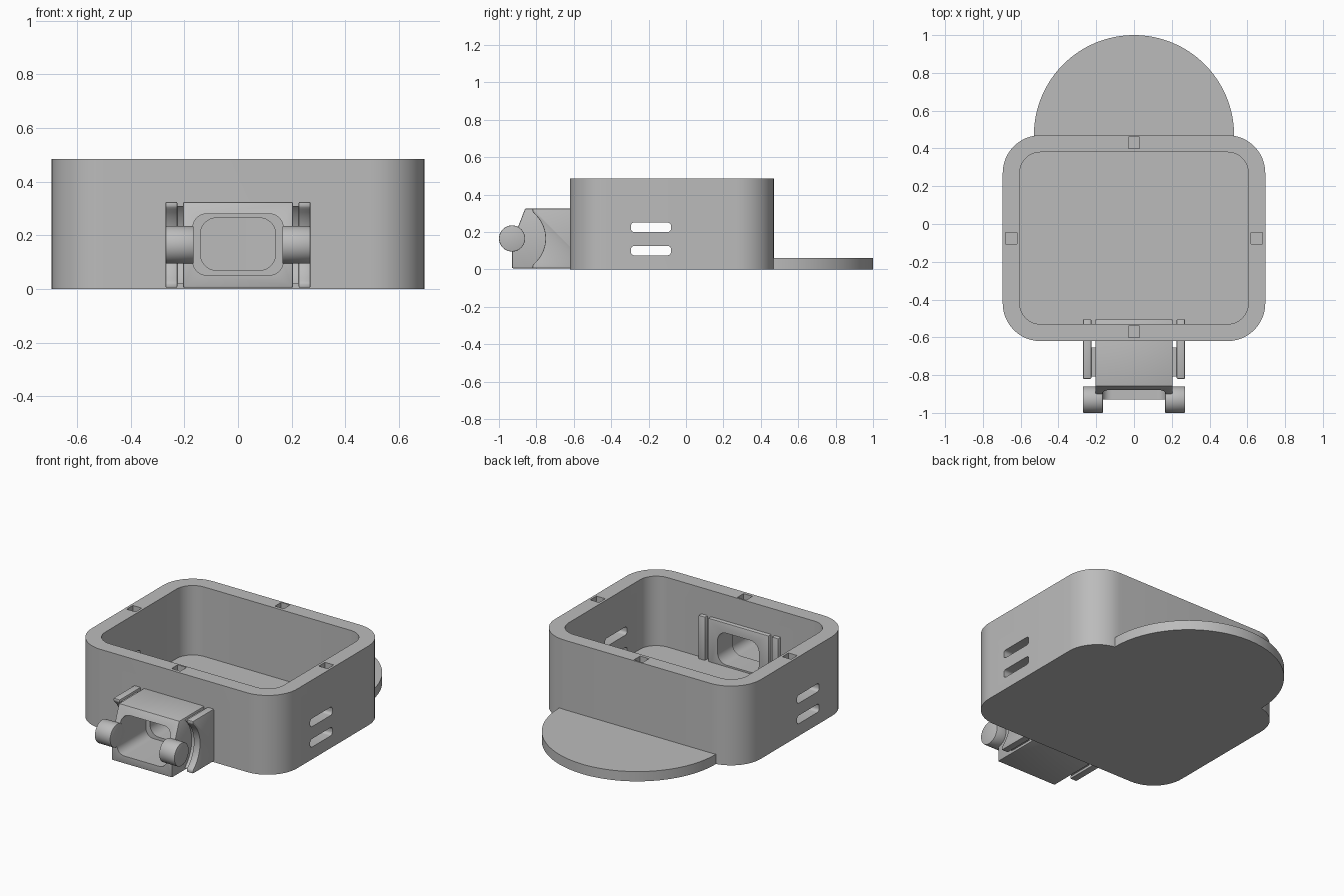
import bpy, bmesh, math

cube = bpy.data.objects.get("Cube")
if cube:
    bpy.data.objects.remove(cube, do_unlink=True)

grey = bpy.data.materials.new("mid_grey")
grey.use_nodes = True
grey.diffuse_color = (0.5, 0.5, 0.5, 1)
grey.node_tree.nodes["Principled BSDF"].inputs["Base Color"].default_value = (0.5, 0.5, 0.5, 1)


def arc(cu, cv, r, start, end, steps=16):
    angles = [math.radians(start + (end - start) * i / steps) for i in range(steps + 1)]
    return [(cu + r * math.cos(a), cv + r * math.sin(a)) for a in angles]


def round_rect(u0, u1, v0, v1, r, steps=12):
    corners = [(u1 - r, v1 - r), (u0 + r, v1 - r), (u0 + r, v0 + r), (u1 - r, v0 + r)]
    return [p for i, (u, v) in enumerate(corners)
            for p in arc(u, v, r, 90 * i, 90 * i + 90, steps)]


def rect(u0, u1, v0, v1):
    return [(u0, v0), (u1, v0), (u1, v1), (u0, v1)]


def prism(name, outline, axis, lo, hi):
    """Extrude a 2D outline along one axis; the outline uses the other two axes."""
    place = {"X": lambda u, v, t: (t, u, v),
             "Y": lambda u, v, t: (u, t, v),
             "Z": lambda u, v, t: (u, v, t)}[axis]
    bm = bmesh.new()
    base = bm.faces.new([bm.verts.new(place(u, v, lo)) for u, v in outline])
    top = bmesh.ops.extrude_face_region(bm, geom=[base])["geom"]
    shift = place(0, 0, hi - lo)
    bmesh.ops.translate(bm, vec=shift, verts=[g for g in top if isinstance(g, bmesh.types.BMVert)])
    bmesh.ops.recalc_face_normals(bm, faces=bm.faces)
    mesh = bpy.data.meshes.new(name)
    bm.to_mesh(mesh)
    bm.free()
    mesh.materials.append(grey)
    obj = bpy.data.objects.new(name, mesh)
    bpy.context.collection.objects.link(obj)
    return obj


def finish(obj, cutters=(), bevel=0):
    """Apply bevel and cuts, remove the cutters, then shade smooth with sharp edges."""
    if bevel:
        mod = obj.modifiers.new("soft_edges", "BEVEL")
        mod.width, mod.segments = bevel, 2
        mod.limit_method, mod.angle_limit = "ANGLE", math.radians(40)
    for cutter in cutters:
        mod = obj.modifiers.new("cut", "BOOLEAN")
        mod.operation, mod.solver, mod.object = "DIFFERENCE", "EXACT", cutter
    graph = bpy.context.evaluated_depsgraph_get()
    mesh = bpy.data.meshes.new_from_object(obj.evaluated_get(graph))
    obj.modifiers.clear()
    obj.data = mesh
    for cutter in cutters:
        bpy.data.objects.remove(cutter, do_unlink=True)
    bpy.ops.object.select_all(action="DESELECT")
    obj.select_set(True)
    bpy.context.view_layer.objects.active = obj
    bpy.ops.object.shade_smooth_by_angle(angle=math.radians(30))


def window_cutter():
    return prism("window_cutter", round_rect(-0.14, 0.14, 0.07, 0.265, 0.06), "Y", -1.1, -0.45)


# Open tray with side vents, rim sockets and the front window
tray = prism("tray", round_rect(-0.695, 0.695, -0.62, 0.47, 0.2), "Z", 0, 0.485)
cuts = [prism("cavity_cutter", round_rect(-0.605, 0.605, -0.53, 0.38, 0.11), "Z", 0.06, 0.6),
        window_cutter()]
for z in (0.075, 0.2):
    cuts.append(prism("vent_cutter", round_rect(-0.295, -0.08, z, z + 0.05, 0.018, 5), "X", -0.8, 0.8))
for x, y in ((0, 0.43), (0, -0.57), (0.65, -0.075), (-0.65, -0.075)):
    cuts.append(prism("socket_cutter", rect(x - 0.03, x + 0.03, y - 0.03, y + 0.03), "Z", 0.44, 0.6))
finish(tray, cuts)

# Half-round tab at the back
tab_outline = [(0.53, 0.4)] + arc(0, 0.47, 0.53, 0, 180, 64) + [(-0.53, 0.4)]
finish(prism("back_tab", tab_outline, "Z", 0, 0.06))

# Hollow connector housing passing through the front wall
side_profile = [(-0.505, 0.005), (-0.93, 0.005), (-0.93, 0.17), (-0.895, 0.235),
                (-0.86, 0.325), (-0.505, 0.325)]
housing = prism("connector_housing", side_profile, "X", -0.205, 0.205)
pocket = prism("pocket_cutter", round_rect(-0.168, 0.168, 0.052, 0.28, 0.05), "Y", -1.1, -0.65)
finish(housing, [pocket, window_cutter()], 0.006)


# Side rails with a concave front edge around each pin
def rail_outline(back, r, half):
    sweep = math.degrees(math.asin(half / r))
    edge = arc(-0.93, 0.165, r, -sweep, sweep, 24)
    return [(max(y, -0.82), z) for y, z in edge] + [(back, 0.165 + half), (back, 0.165 - half)]


for side, label in ((1, "left"), (-1, "right")):
    def span(a, b):
        return sorted((side * a, side * b))
    finish(prism(label + "_rail", rail_outline(-0.505, 0.178, 0.16), "X", *span(0.226, 0.27)), bevel=0.005)
    finish(prism(label + "_rail_web", rail_outline(-0.655, 0.19, 0.145), "X", *span(0.195, 0.235)))
    # Round hinge pin
    pin = arc(-0.93, 0.165, 0.07, 0, 360, 40)[:-1]
    finish(prism(label + "_pin", pin, "X", *span(0.165, 0.27)), bevel=0.004)
